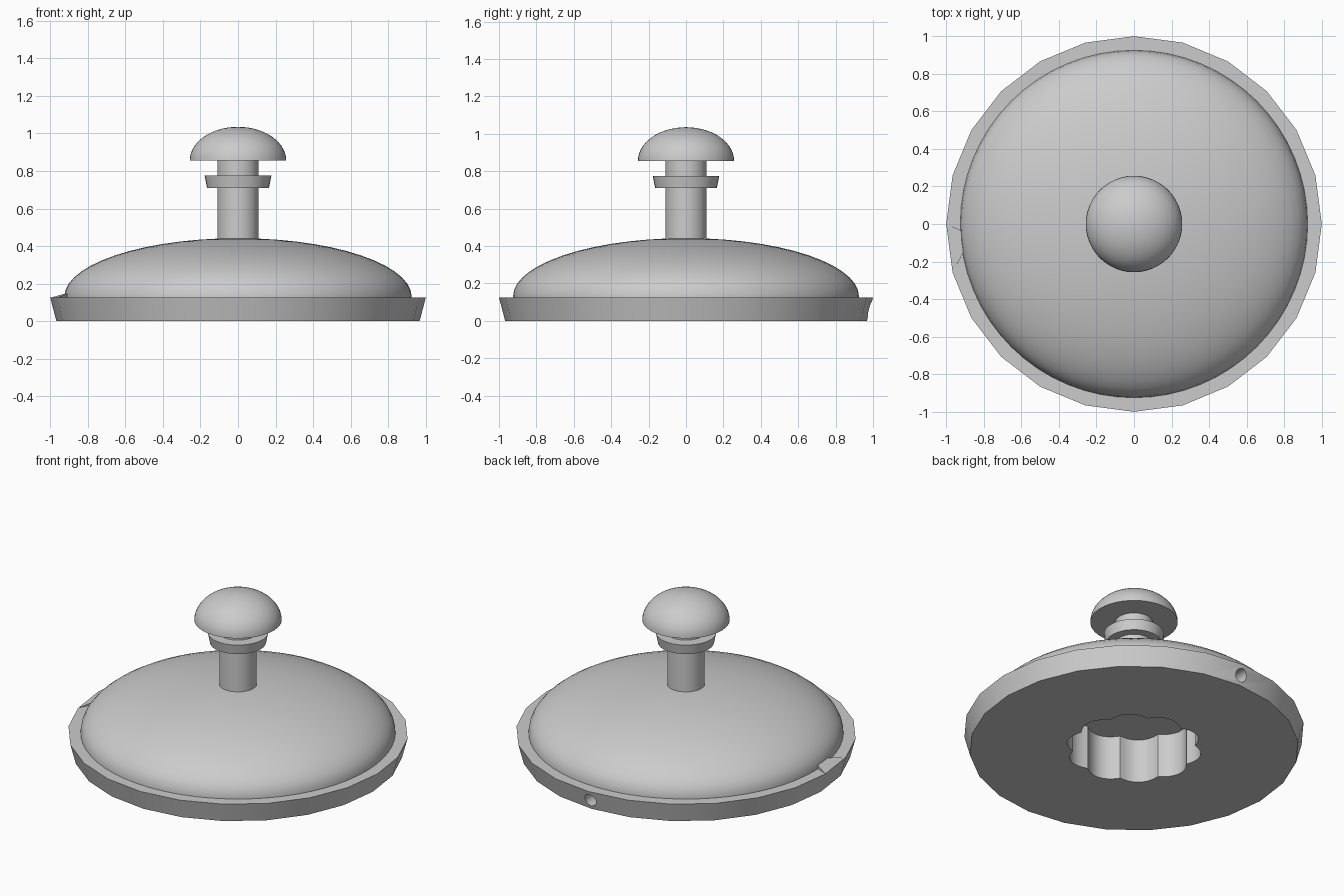
import bpy, math
from math import cos, sin, pi, radians

cube = bpy.data.objects.get("Cube")
if cube:
    bpy.data.objects.remove(cube, do_unlink=True)

mat = bpy.data.materials.new("light grey")
mat.use_nodes = True
GREY = (0.6, 0.6, 0.6, 1)
mat.diffuse_color = GREY
mat.node_tree.nodes["Principled BSDF"].inputs["Base Color"].default_value = GREY


def make(name, verts, faces):
    me = bpy.data.meshes.new(name)
    me.from_pydata(verts, [], faces)
    me.materials.append(mat)
    ob = bpy.data.objects.new(name, me)
    bpy.context.collection.objects.link(ob)
    return ob


def loft(name, rings):
    """Closed solid through rings of equal point count, capped at both ends."""
    n = len(rings[0])
    verts = [p for ring in rings for p in ring]
    faces = [(k * n + i, k * n + (i + 1) % n, (k + 1) * n + (i + 1) % n, (k + 1) * n + i)
             for k in range(len(rings) - 1) for i in range(n)]
    faces += [tuple(reversed(range(n))), tuple(range(len(verts) - n, len(verts)))]
    return make(name, verts, faces)


def lathe(name, profile, n):
    return loft(name, [[(r * cos(2 * pi * i / n), r * sin(2 * pi * i / n), z)
                        for i in range(n)] for r, z in profile])


def ellipse(radius, z, height, steps=14):
    angles = [pi / 2 * i / steps for i in range(steps)] + [radians(89)]
    return [(radius * cos(a), z + height * sin(a)) for a in angles]


def combine(target, other, operation):
    mod = target.modifiers.new("combine", 'BOOLEAN')
    mod.operation, mod.object, mod.solver = operation, other, 'EXACT'
    bpy.context.view_layer.objects.active = target
    bpy.ops.object.modifier_apply(modifier=mod.name)
    bpy.data.objects.remove(other, do_unlink=True)


def smooth(ob):
    bpy.ops.object.select_all(action='DESELECT')
    ob.select_set(True)
    bpy.context.view_layer.objects.active = ob
    bpy.ops.object.shade_smooth_by_angle(angle=radians(30))


# Faceted rim joined with the low dome
base = lathe("domed_base", [(0.967, 0), (1.0, 0.125)], 24)
dome = lathe("dome", [(0.925, 0.06)] + ellipse(0.925, 0.13, 0.312), 64)
combine(base, dome, 'UNION')

# Scalloped socket under the base
LOBES, STEPS = 10, 8
count = LOBES * STEPS


def scallop(z):
    ring = []
    for i in range(count):
        r = 0.36 + 0.04 * sin(pi * (i % STEPS) / STEPS)
        a = 2 * pi * i / count + radians(-9)
        ring.append((r * cos(a), r * sin(a), z))
    return ring


combine(base, loft("socket_cutter", [scallop(-0.1), scallop(0.285)]), 'DIFFERENCE')

# Small round hole in the back of the rim
hole = loft("hole_cutter", [[(0.04 * cos(a), y, 0.062 + 0.04 * sin(a))
                             for a in [-2 * pi * i / 24 for i in range(24)]]
                            for y in (0.8, 1.1)])
combine(base, hole, 'DIFFERENCE')

# Small sloping wedge between rim and dome
wedge = make("rim_wedge",
             [(-0.966, -0.259, 0.124), (-1.0, 0, 0.124), (-0.86, -0.06, 0.165), (-0.86, -0.06, 0.11)],
             [(0, 2, 1), (0, 1, 3), (1, 2, 3), (2, 0, 3)])

# Post, collar and knob
post = lathe("post", [(0.11, 0.4), (0.11, 0.86)], 32)
collar = lathe("collar", [(0.165, 0.71), (0.178, 0.775)], 32)
knob = lathe("knob", ellipse(0.257, 0.855, 0.18), 48)

for part in (base, post, collar, knob):
    smooth(part)
